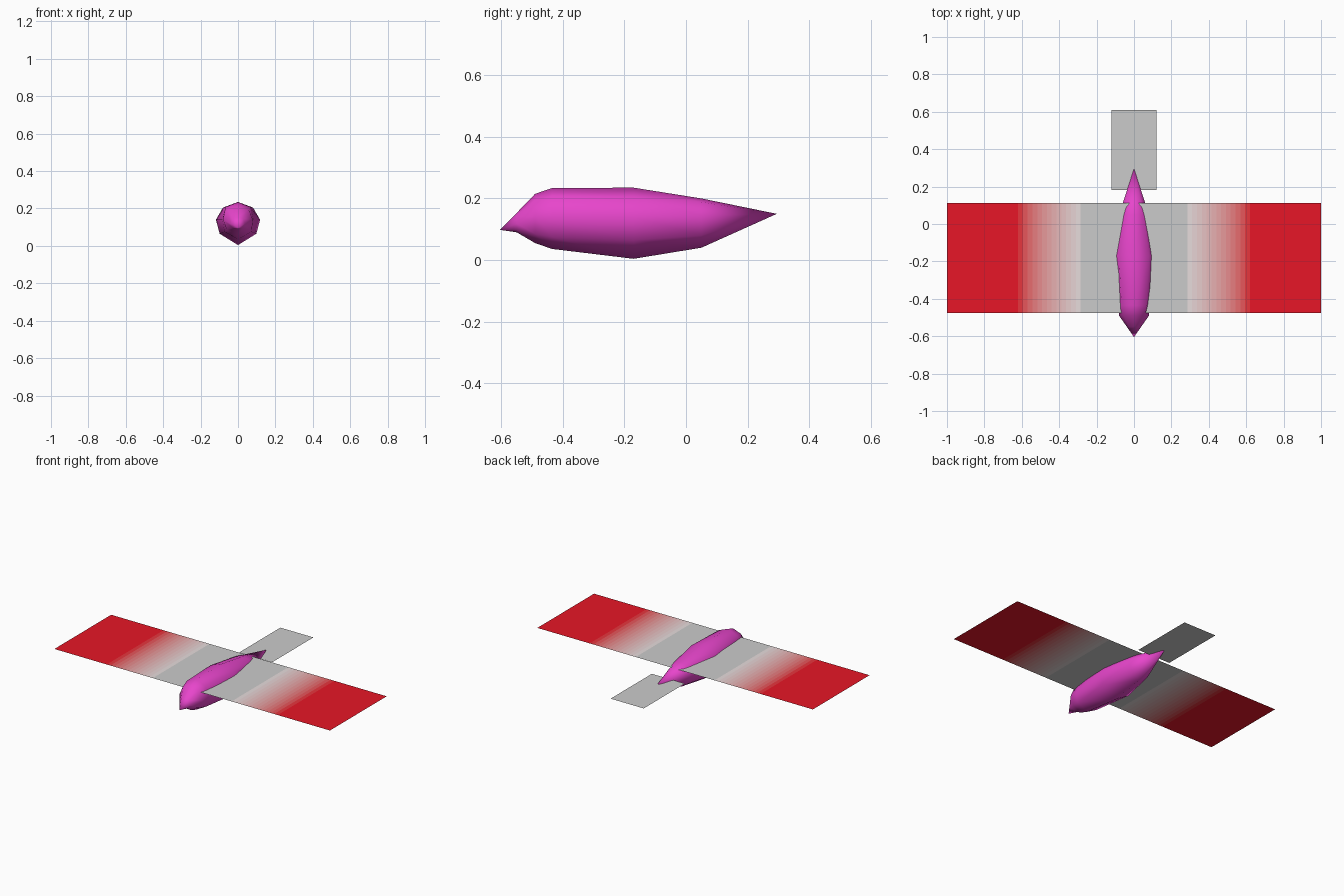
import bpy, bmesh

if "Cube" in bpy.data.objects:
    bpy.data.objects.remove(bpy.data.objects["Cube"])


def material(name, rgb):
    m = bpy.data.materials.new(name)
    m.diffuse_color = (*rgb, 1)
    m.use_nodes = True
    m.node_tree.nodes["Principled BSDF"].inputs["Base Color"].default_value = m.diffuse_color
    return m


def make_object(name, bm):
    mesh = bpy.data.meshes.new(name)
    bm.to_mesh(mesh)
    bm.free()
    ob = bpy.data.objects.new(name, mesh)
    bpy.context.collection.objects.link(ob)
    return ob


def ring(bm, y, half):
    # half section runs from top centre down the right side to bottom centre
    pts = half + [(-x, z) for x, z in half[-2:0:-1]]
    return [bm.verts.new((x, y, z)) for x, z in pts]


# Body: eight-sided lofted hull with a pointed beak and tapered rump
sections = [
    (-0.55, [(0, .153), (.027, .145), (.038, .118), (.027, .097), (0, .09)]),
    (-0.49, [(0, .215), (.056, .195), (.08, .14), (.06, .085), (0, .055)]),
    (-0.435, [(0, .234), (.066, .208), (.084, .14), (.072, .075), (0, .036)]),
    (-0.17, [(0, .235), (.08, .205), (.118, .14), (.098, .065), (0, .004)]),
    (0.05, [(0, .20), (.05, .188), (.08, .145), (.062, .08), (0, .04)]),
]
bm = bmesh.new()
rings = [ring(bm, y, half) for y, half in sections]
n = len(rings[0])
for a, b in zip(rings, rings[1:]):
    for i in range(n):
        j = (i + 1) % n
        bm.faces.new((a[i], a[j], b[j], b[i]))
for tip, r in (((0, -.605, .098), rings[0]), ((0, .295, .15), rings[-1])):
    v = bm.verts.new(tip)
    for i in range(n):
        bm.faces.new((v, r[i], r[(i + 1) % n]))
bmesh.ops.recalc_face_normals(bm, faces=bm.faces)
body = make_object("body", bm)
body.data.materials.append(material("magenta", (.8, .06, .6)))
for p in body.data.polygons:
    p.use_smooth = True


# Wings: one flat sheet, fading from grey at the root to red at the tips
GREY, RED = (.8, .8, .8), (.8, .008, .02)
STEPS, FADE_IN, FADE_OUT = 14, .26, .62
edges = [FADE_IN + (FADE_OUT - FADE_IN) * k / STEPS for k in range(STEPS + 1)] + [1]
xs = [-x for x in reversed(edges)] + edges
bm = bmesh.new()
cols = [[bm.verts.new((x, y, .182)) for y in (-.475, .113)] for x in xs]
for (a0, a1), (b0, b1) in zip(cols, cols[1:]):
    f = bm.faces.new((a0, b0, b1, a1))
    mid = abs(a0.co.x + b0.co.x) / 2
    t = min(max((mid - FADE_IN) / (FADE_OUT - FADE_IN), 0), 1)
    f.material_index = min(int(t * STEPS) + 1, STEPS + 1) if t > 0 else 0
    if t == 1:
        f.material_index = STEPS + 1
wings = make_object("wings", bm)
for k in range(STEPS + 2):
    t = 0 if k == 0 else min((k - .5) / STEPS, 1)
    wings.data.materials.append(
        material(f"wing_fade_{k}", [g + (r - g) * t for g, r in zip(GREY, RED)]))

# Tail: flat rectangle behind the body
bm = bmesh.new()
bm.faces.new([bm.verts.new((x, y, .143))
              for x, y in ((-.12, .183), (.12, .183), (.12, .61), (-.12, .61))])
make_object("tail", bm)
